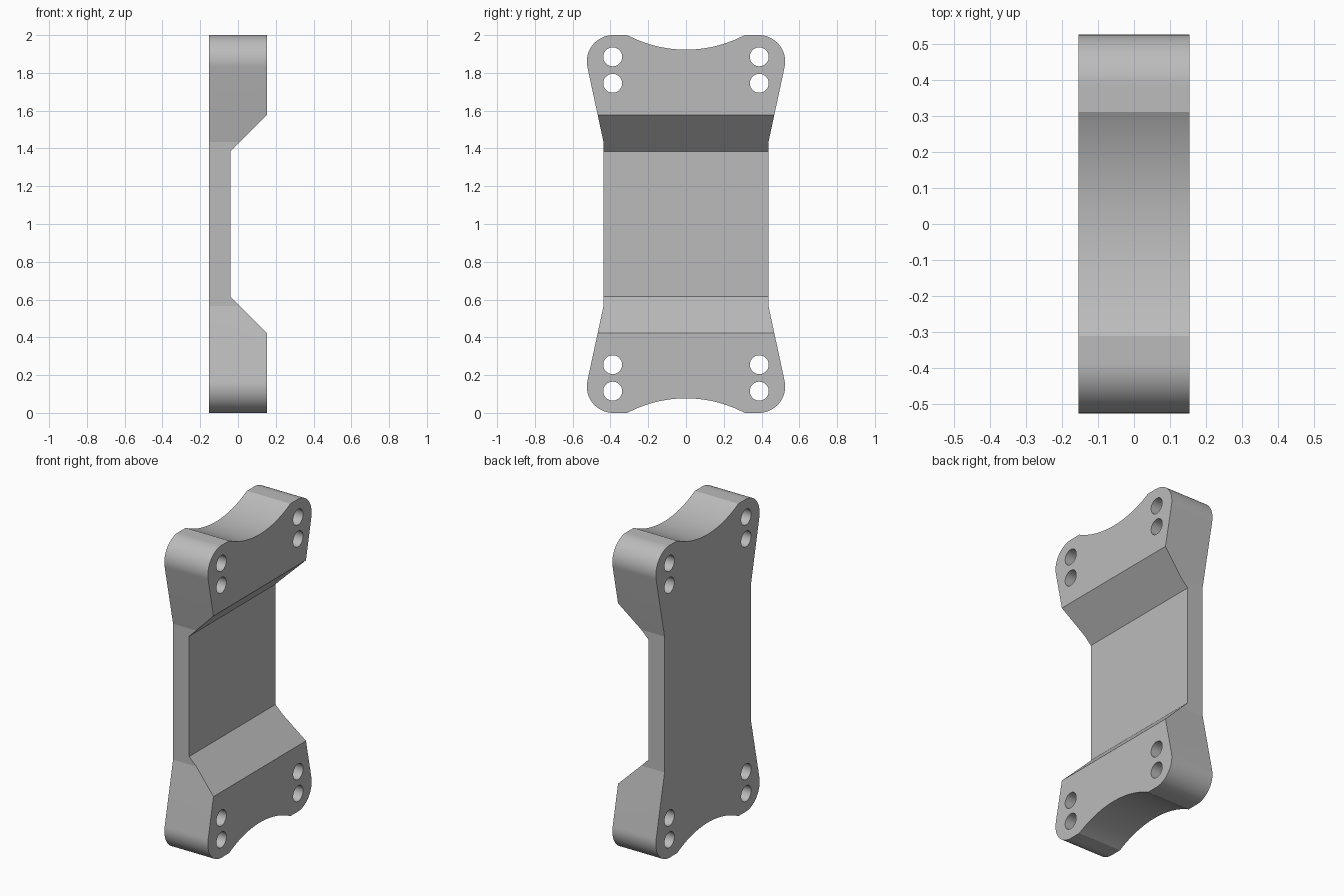
import bpy, bmesh, math
from mathutils import Matrix

cube = bpy.data.objects.get("Cube")
if cube:
    bpy.data.objects.remove(cube, do_unlink=True)

HALF_T = 0.154          # half thickness along x
CORNER = (0.385, 1.86)  # centre of the rounded corner (y, z)
CORNER_R = 0.14
HOLE_Y, HOLE_R = 0.388, 0.05

grey = bpy.data.materials.new("light_grey")
grey.use_nodes = True
colour = (0.5, 0.5, 0.5, 1)
grey.diffuse_color = colour
grey.node_tree.nodes["Principled BSDF"].inputs["Base Color"].default_value = colour


def arc(cy, cz, r, start, end, steps):
    """Points on an arc in the y-z plane, angles in degrees."""
    angles = [math.radians(start + (end - start) * i / steps) for i in range(steps + 1)]
    return [(cy + r * math.cos(a), cz + r * math.sin(a)) for a in angles]


def extrude(bm, points, vector):
    face = bm.faces.new([bm.verts.new(p) for p in points])
    result = bmesh.ops.extrude_face_region(bm, geom=[face], use_keep_orig=True)
    verts = [v for v in result["geom"] if isinstance(v, bmesh.types.BMVert)]
    bmesh.ops.translate(bm, verts=verts, vec=vector)


def make_object(name, bm):
    bmesh.ops.recalc_face_normals(bm, faces=bm.faces)
    mesh = bpy.data.meshes.new(name)
    bm.to_mesh(mesh)
    bm.free()
    mesh.materials.append(grey)
    obj = bpy.data.objects.new(name, mesh)
    bpy.context.collection.objects.link(obj)
    return obj


# Quarter outline: scalloped end, rounded corner, tapered side
scallop_half, scallop_depth = 0.31, 0.077
R = (scallop_half ** 2 + scallop_depth ** 2) / (2 * scallop_depth)
spread = math.degrees(math.asin(scallop_half / R))
quarter = arc(0, 2 - scallop_depth + R, R, -90, -90 + spread, 16)
quarter += arc(*CORNER, CORNER_R, 90, -12.1, 24)
quarter.append((0.437, 1.435))

# Mirror the quarter to the bottom, then across the middle
half = quarter + [(y, 2 - z) for y, z in reversed(quarter)]
outline = half + [(-y, z) for y, z in reversed(half[1:-1])]
bm = bmesh.new()
extrude(bm, [(-HALF_T, y, z) for y, z in outline], (2 * HALF_T, 0, 0))
bracket = make_object("bracket_plate", bm)

# Cutter: wide channel with sloped ends
bm = bmesh.new()
floor_x, over = -0.04, 0.1
slope = 0.193 / (HALF_T - floor_x)
floor_z = 0.385
outer_z = floor_z + slope * (HALF_T + over - floor_x)
channel = [(floor_x, -floor_z), (floor_x, floor_z),
           (HALF_T + over, outer_z), (HALF_T + over, -outer_z)]
extrude(bm, [(x, -1, 1 + z) for x, z in channel], (0, 2, 0))

# Cutter: paired bolt holes at each corner
for y in (-HOLE_Y, HOLE_Y):
    for z in (0.115, 0.255, 1.745, 1.885):
        bmesh.ops.create_cone(
            bm, cap_ends=True, segments=64, radius1=HOLE_R, radius2=HOLE_R, depth=1,
            matrix=Matrix.Translation((0, y, z)) @ Matrix.Rotation(math.pi / 2, 4, "Y"))
cutter = make_object("channel_and_hole_cutter", bm)
cutter.hide_render = True

# Cut, then discard the cutter
cut = bracket.modifiers.new("cut", "BOOLEAN")
cut.operation = "DIFFERENCE"
cut.solver = "EXACT"
cut.object = cutter
bpy.ops.object.select_all(action="DESELECT")
bracket.select_set(True)
bpy.context.view_layer.objects.active = bracket
bpy.ops.object.modifier_apply(modifier=cut.name)
bpy.data.objects.remove(cutter, do_unlink=True)

# Smooth arcs, sharp creases
bpy.ops.object.shade_smooth_by_angle(angle=math.radians(9))
